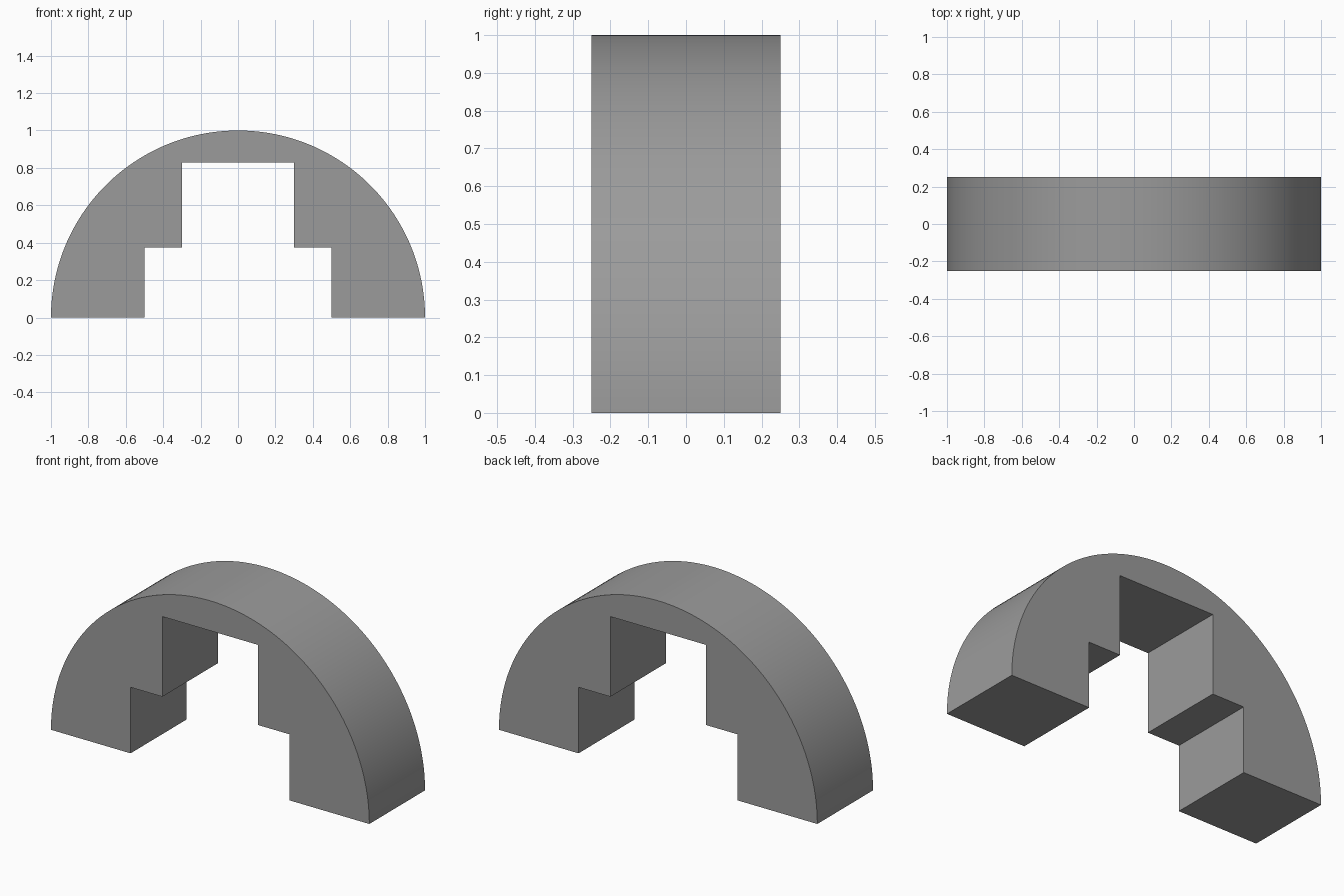
import bpy, bmesh, math

if "Cube" in bpy.data.objects:
    bpy.data.objects.remove(bpy.data.objects["Cube"])

WIDTH = 0.5      # depth along y
SEGMENTS = 96    # sides of the half circle

grey = bpy.data.materials.new("mid_grey")
grey.diffuse_color = (0.33, 0.33, 0.33, 1)
grey.use_nodes = True
grey.node_tree.nodes["Principled BSDF"].inputs["Base Color"].default_value = grey.diffuse_color

# Profile in x-z: half circle outside, stepped opening inside
outer = [(math.cos(math.pi * i / SEGMENTS), math.sin(math.pi * i / SEGMENTS))
         for i in range(SEGMENTS + 1)]
step = [(0.5, 0.0), (0.5, 0.375), (0.3, 0.375), (0.3, 0.83)]
opening = [(-x, z) for x, z in step] + step[::-1]

# Extrude the profile from front to back
bm = bmesh.new()
front = bm.faces.new([bm.verts.new((x, -WIDTH / 2, z)) for x, z in outer + opening])
result = bmesh.ops.extrude_face_region(bm, geom=[front], use_keep_orig=True)
back_verts = [g for g in result["geom"] if isinstance(g, bmesh.types.BMVert)]
bmesh.ops.translate(bm, verts=back_verts, vec=(0, WIDTH, 0))
bmesh.ops.recalc_face_normals(bm, faces=bm.faces)

mesh = bpy.data.meshes.new("stepped_arch")
bm.to_mesh(mesh)
bm.free()
mesh.materials.append(grey)
arch = bpy.data.objects.new("stepped_arch", mesh)
bpy.context.collection.objects.link(arch)

# Smooth the curved top, keep the corners sharp
bpy.context.view_layer.objects.active = arch
arch.select_set(True)
bpy.ops.object.shade_smooth_by_angle(angle=math.radians(30))
